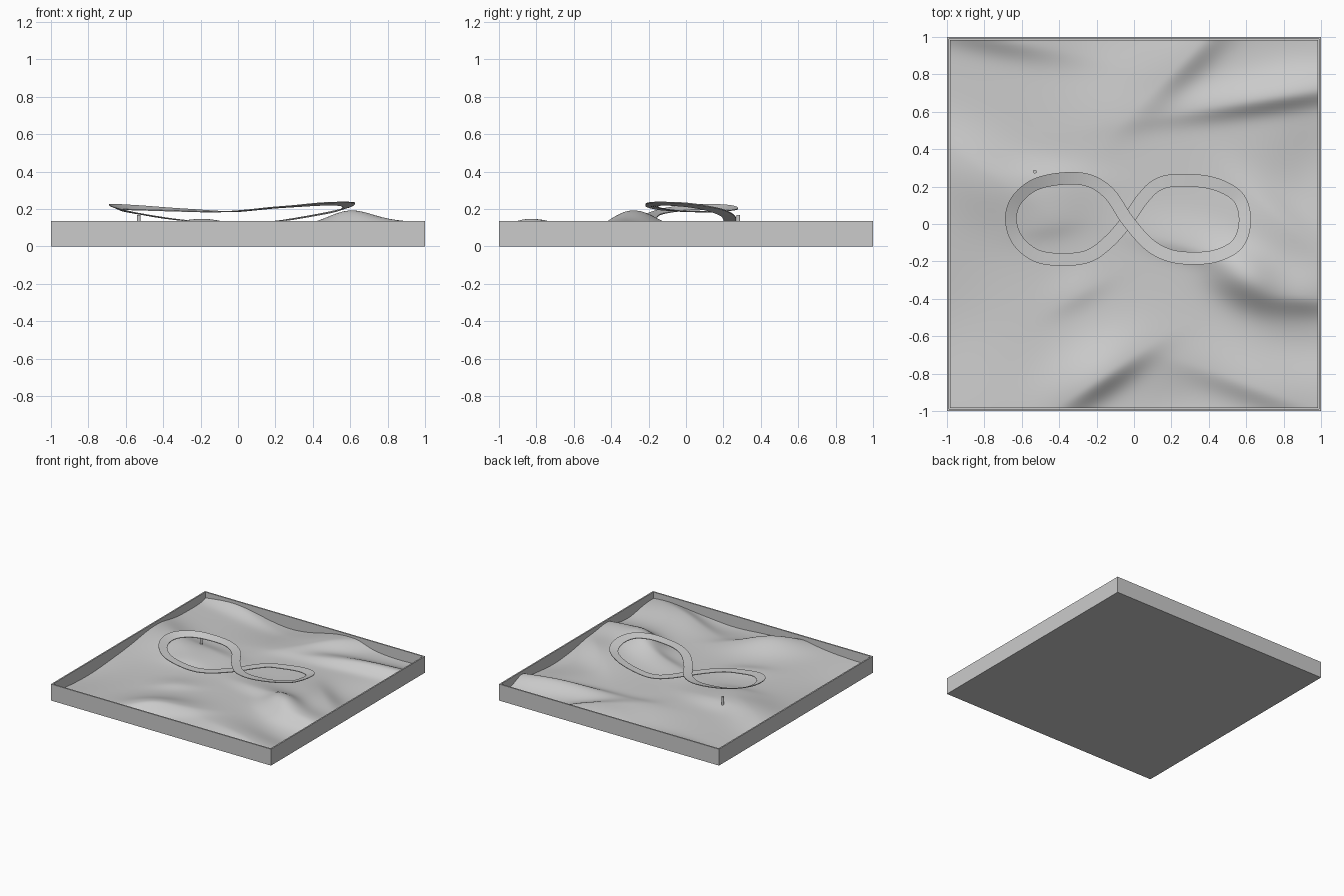
import bpy, bmesh, math
from mathutils import Vector

RIM, WALL = 0.135, 0.016

# hills and hollows: x, y, angle, length, spread on upper side, spread on lower side, height
HILLS = [
    (0.60, -0.29, -30, 0.15, 0.10, 0.09, 0.112),
    (0.92, -0.39, -5, 0.14, 0.12, 0.06, 0.050),
    (0.76, 0.02, -42, 0.22, 0.08, 0.16, 0.050),
    (0.30, -0.12, -15, 0.20, 0.10, 0.05, 0.030),
    (0.75, 0.68, 9, 0.38, 0.08, 0.05, 0.060),
    (0.27, 0.88, 45, 0.26, 0.20, 0.07, 0.060),
    (-0.82, 0.28, -35, 0.26, 0.11, 0.17, 0.055),
    (-0.42, 0.22, -6, 0.18, 0.07, 0.14, 0.032),
    (-0.45, 0.00, 10, 0.12, 0.08, 0.05, 0.012),
    (-0.80, 1.02, -12, 0.30, 0.10, 0.06, 0.050),
    (-0.19, -0.83, 34, 0.21, 0.13, 0.06, 0.078),
    (0.65, -0.87, -20, 0.25, 0.15, 0.06, 0.045),
    (-0.30, -0.37, 30, 0.12, 0.08, 0.05, 0.015),
    (-0.20, 1.00, 0, 0.25, 0.25, 0.22, -0.038),
    (-1.00, -0.55, 90, 0.28, 0.25, 0.22, -0.035),
    (0.95, 0.30, 60, 0.20, 0.15, 0.15, -0.030),
    (0.92, -0.66, 0, 0.20, 0.12, 0.12, -0.025),
    (0.78, 0.95, 0, 0.18, 0.12, 0.12, -0.020),
    (0.25, -0.95, 0, 0.18, 0.12, 0.12, -0.025),
]


def ground(x, y):
    z = 0.070
    for cx, cy, ang, su, sp, sn, h in HILLS:
        c, s = math.cos(math.radians(ang)), math.sin(math.radians(ang))
        u = (x - cx) * c + (y - cy) * s
        v = (y - cy) * c - (x - cx) * s
        z += h * math.exp(-0.5 * ((u / su) ** 2 + (v / (sp if v > 0 else sn)) ** 2))
    return z


def finish(name, bm, smooth=None):
    bmesh.ops.recalc_face_normals(bm, faces=bm.faces)
    me = bpy.data.meshes.new(name)
    bm.to_mesh(me)
    bm.free()
    ob = bpy.data.objects.new(name, me)
    bpy.context.collection.objects.link(ob)
    if smooth:
        bpy.context.view_layer.objects.active = ob
        ob.select_set(True)
        bpy.ops.object.shade_smooth_by_angle(angle=math.radians(smooth))
        ob.select_set(False)
    return ob


# open tray with thin walls
bm = bmesh.new()
bmesh.ops.create_cube(bm, size=1)
for v in bm.verts:
    v.co = Vector((v.co.x * 2, v.co.y * 2, (v.co.z + 0.5) * RIM))
top = max(bm.faces, key=lambda f: f.calc_center_median().z)
bmesh.ops.inset_region(bm, faces=[top], thickness=WALL)
down = bmesh.ops.extrude_discrete_faces(bm, faces=[top])["faces"][0]
for v in down.verts:
    v.co.z = 0.015
finish("tray", bm)

# rolling terrain
bm = bmesh.new()
bmesh.ops.create_grid(bm, x_segments=120, y_segments=120, size=1 - WALL)
for v in bm.verts:
    v.co.z = ground(v.co.x, v.co.y)
finish("terrain", bm, 60)

# figure-eight road: x, y, z, bank slope
PATH = [Vector(p) for p in [
    (-0.035, 0.02, 0.186, 0), (-0.13, 0.16, 0.186, 0.05), (-0.24, 0.232, 0.191, 0.15),
    (-0.38, 0.243, 0.198, 0.25), (-0.53, 0.21, 0.206, 0.38), (-0.63, 0.125, 0.210, 0.45),
    (-0.658, 0.02, 0.207, 0.45), (-0.62, -0.09, 0.194, 0.3), (-0.52, -0.17, 0.173, 0.12),
    (-0.38, -0.19, 0.15, 0.05), (-0.24, -0.17, 0.134, 0), (-0.13, -0.09, 0.126, 0),
    (-0.035, 0.02, 0.122, 0), (0.05, 0.14, 0.123, 0), (0.13, 0.212, 0.127, 0),
    (0.24, 0.234, 0.138, -0.05), (0.42, 0.218, 0.168, -0.12), (0.555, 0.145, 0.197, -0.25),
    (0.593, 0.02, 0.220, -0.3), (0.555, -0.105, 0.228, -0.25), (0.44, -0.17, 0.226, -0.2),
    (0.30, -0.183, 0.215, -0.1), (0.18, -0.165, 0.206, -0.05), (0.075, -0.105, 0.195, 0)]]
STEPS, HALF, THICK = 8, 0.034, 0.005
n = len(PATH)
samples = []
for i in range(n):
    a, b, c, d = (PATH[(i + k) % n] for k in (-1, 0, 1, 2))
    for k in range(STEPS):
        t = k / STEPS
        samples.append(0.5 * (2 * b + (c - a) * t + (2 * a - 5 * b + 4 * c - d) * t * t
                              + (3 * b - a - 3 * c + d) * t ** 3))
bm = bmesh.new()
rings = []
for i, p in enumerate(samples):
    tan = (samples[(i + 1) % len(samples)] - samples[i - 1]).to_3d()
    # bank is positive where the left loop turns, so its outer edge is raised
    left = Vector((-tan.y, tan.x, 0)).normalized()
    side = (left - Vector((0, 0, p[3]))).normalized() * HALF
    mid, drop = p.to_3d(), Vector((0, 0, THICK / 2))
    rings.append([bm.verts.new(mid + q) for q in
                  (side + drop, side - drop, -side - drop, -side + drop)])
for i, r in enumerate(rings):
    s = rings[(i + 1) % len(rings)]
    for k in range(4):
        bm.faces.new((r[k], r[(k + 1) % 4], s[(k + 1) % 4], s[k]))
finish("road", bm, 40)

# small round post beside the road
bm = bmesh.new()
bmesh.ops.create_cone(bm, cap_ends=True, segments=16, radius1=0.01, radius2=0.01, depth=0.08)
bmesh.ops.translate(bm, verts=bm.verts, vec=(-0.53, 0.28, 0.127))
finish("post", bm, 40)
